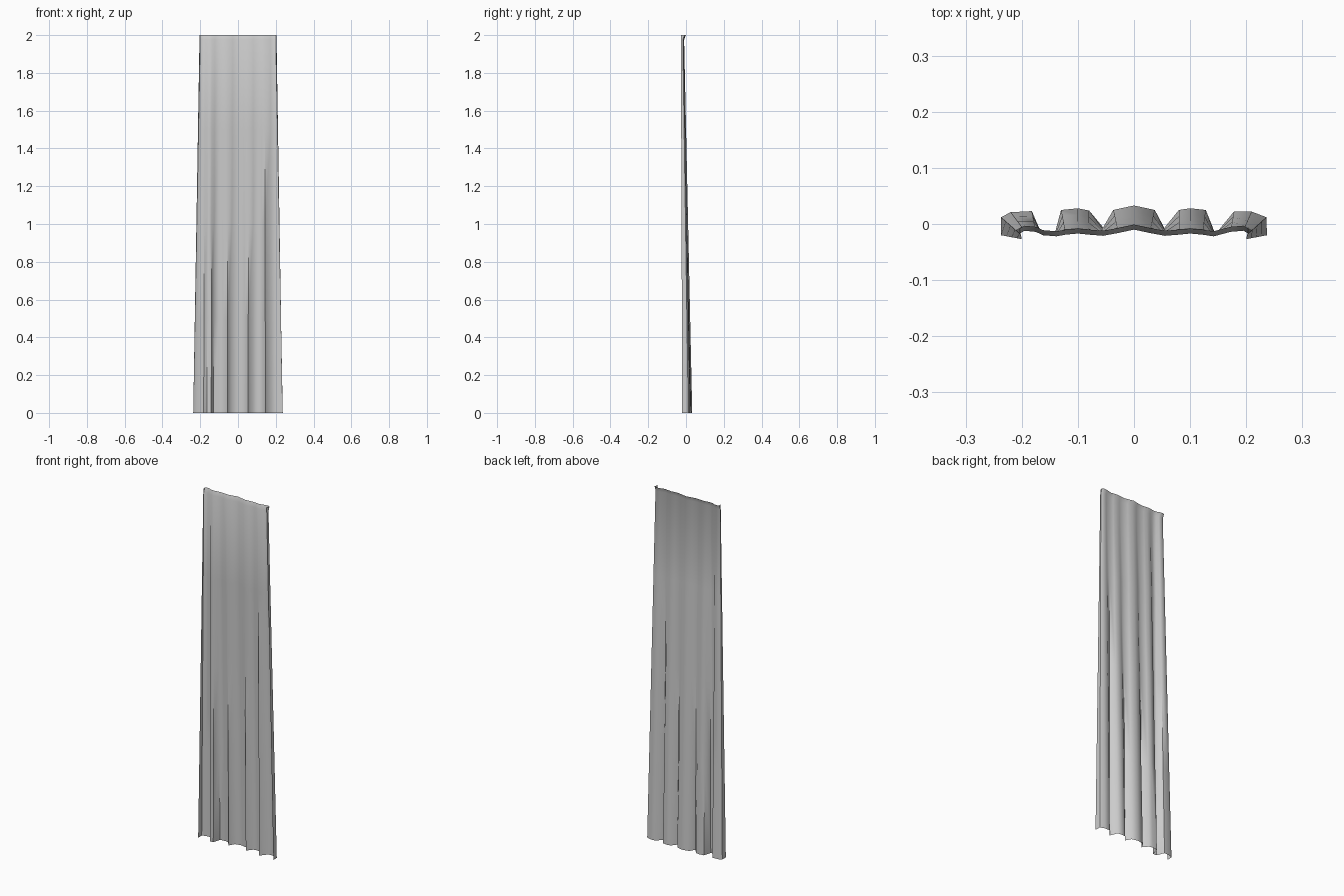
import bpy, bmesh, math

# Pleated hem outline at the floor, left to right (x, y)
bottom = [(-.237, -.02), (-.237, .012), (-.22, .021), (-.182, .023), (-.164, -.02),
          (-.142, -.02), (-.13, .025), (-.1, .028), (-.08, .024), (-.055, -.006),
          (-.037, .025), (0, .033), (.037, .025), (.054, -.007), (.08, .025),
          (.1, .028), (.128, .025), (.145, -.018), (.178, .022), (.21, .022),
          (.236, .012), (.237, -.02)]
# Flatter gathered outline at the rail, same order
top = [(-.2, -.027), (-.204, -.017), (-.195, -.012), (-.175, -.014), (-.162, -.02),
       (-.138, -.022), (-.122, -.019), (-.1, -.017), (-.08, -.019), (-.055, -.021),
       (-.028, -.016), (0, -.01), (.028, -.016), (.055, -.021), (.08, -.019),
       (.1, -.017), (.122, -.019), (.142, -.022), (.172, -.014), (.195, -.012),
       (.204, -.017), (.2, -.027)]

# Hanging cloth: rows blended between the two outlines, tiny backward lip on top
bm = bmesh.new()
rows = []
for z, lip in [(0, 0), (.5, 0), (1, 0), (1.5, 0), (1.975, 0), (2, .009)]:
    t = min(z / 1.975, 1)
    row = []
    for i, (b, p) in enumerate(zip(bottom, top)):
        back = lip if 0 < i < len(top) - 1 else 0
        row.append(bm.verts.new((b[0] + (p[0] - b[0]) * t,
                                 b[1] + (p[1] - b[1]) * t + back, z)))
    rows.append(row)
for lo, hi in zip(rows, rows[1:]):
    for i in range(len(lo) - 1):
        bm.faces.new((lo[i], lo[i + 1], hi[i + 1], hi[i]))

mesh = bpy.data.meshes.new("curtain")
bm.to_mesh(mesh)
bm.free()
curtain = bpy.data.objects.new("curtain", mesh)
bpy.context.collection.objects.link(curtain)
bpy.context.view_layer.objects.active = curtain
curtain.select_set(True)
bpy.ops.object.shade_smooth_by_angle(angle=math.radians(60))
